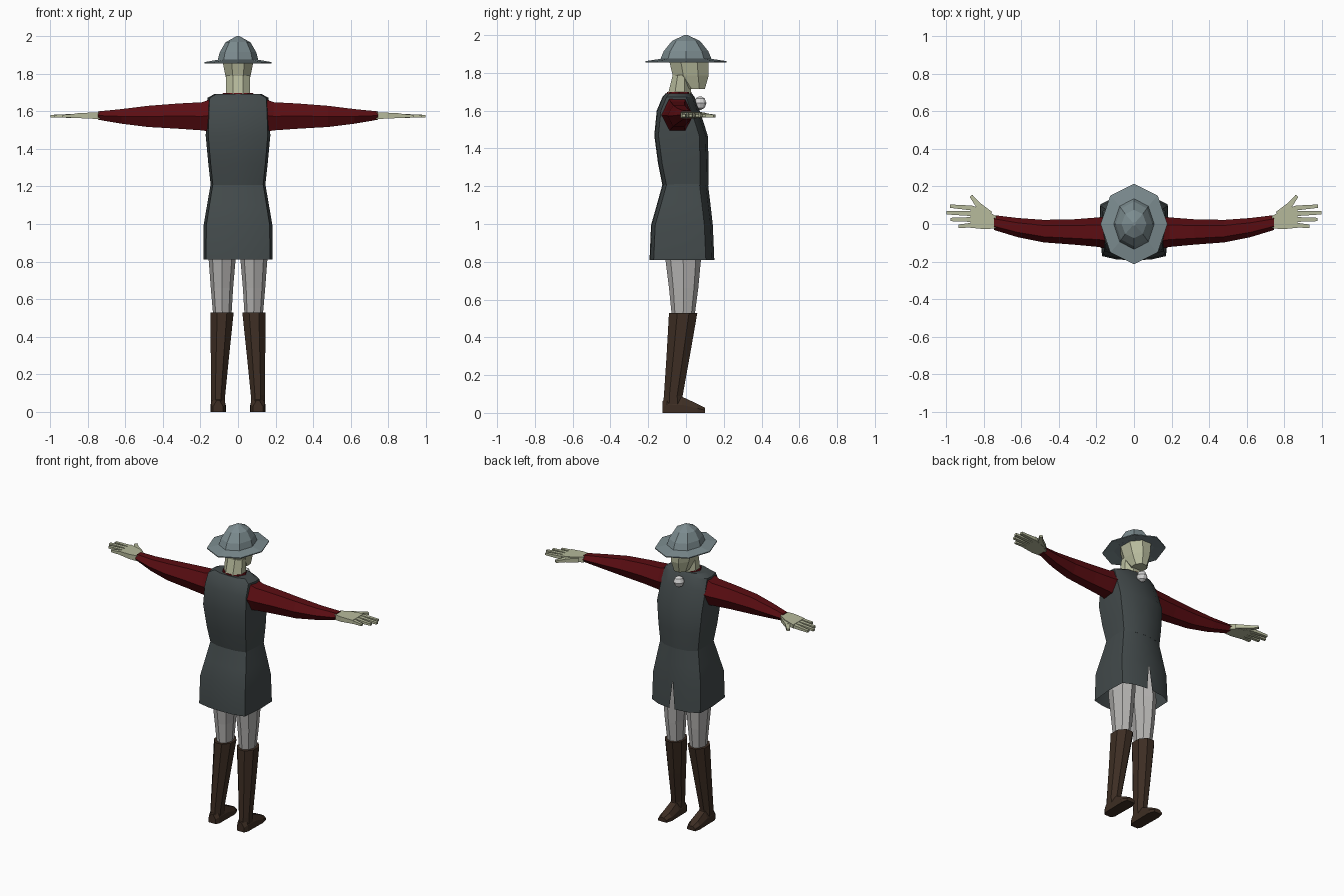
import bpy, bmesh, math
from mathutils import Vector

if "Cube" in bpy.data.objects:
    bpy.data.objects.remove(bpy.data.objects["Cube"])


def material(name, rgb):
    m = bpy.data.materials.new(name)
    m.diffuse_color = (*rgb, 1)
    m.use_nodes = True
    m.node_tree.nodes["Principled BSDF"].inputs["Base Color"].default_value = m.diffuse_color
    return m


COAT = material("dark slate cloth", (0.055, 0.068, 0.070))
HAT = material("grey blue felt", (0.20, 0.26, 0.275))
SKIN = material("pale skin", (0.47, 0.49, 0.33))
RED = material("dark red sleeve", (0.105, 0.004, 0.006))
PANTS = material("light grey cloth", (0.46, 0.45, 0.44))
BOOT = material("brown leather", (0.047, 0.027, 0.017))
WHITE = material("white ruffle", (0.68, 0.68, 0.68))


def loft(name, rings, mat, closed=True, caps=(True, True), mirror=False, smooth=False):
    """Skin equal-length rings of points into one mesh."""
    bm = bmesh.new()
    vs = [[bm.verts.new(p) for p in r] for r in rings]
    n = len(vs[0])
    for a, b in zip(vs, vs[1:]):
        for i in range(n if closed else n - 1):
            j = (i + 1) % n
            bm.faces.new((a[i], a[j], b[j], b[i]))
    for use, ring in zip(caps, (vs[0], vs[-1])):
        if use:
            bm.faces.new(ring)
    bmesh.ops.remove_doubles(bm, verts=bm.verts[:], dist=1e-5)
    bmesh.ops.recalc_face_normals(bm, faces=bm.faces[:])
    me = bpy.data.meshes.new(name)
    bm.to_mesh(me)
    bm.free()
    me.materials.append(mat)
    ob = bpy.data.objects.new(name, me)
    bpy.context.collection.objects.link(ob)
    if mirror:
        ob.modifiers.new("mirror", "MIRROR").use_mirror_merge = False
    if smooth:
        bpy.ops.object.select_all(action='DESELECT')
        ob.select_set(True)
        bpy.context.view_layer.objects.active = ob
        bpy.ops.object.shade_smooth_by_angle(angle=math.radians(28))
    return ob


def oval(z, x0, x1, y0, y1, n=8, turn=0.0):
    """Horizontal n-sided ring filling the given bounds."""
    cx, cy, rx, ry = (x0 + x1) / 2, (y0 + y1) / 2, (x1 - x0) / 2, (y1 - y0) / 2
    k = 1 / math.cos(math.pi / n) if turn else 1
    return [(cx + rx * k * math.cos(t), cy + ry * k * math.sin(t), z)
            for t in (2 * math.pi * i / n + turn for i in range(n))]


def coat_ring(z, w, yb, yf, slit=0.0):
    """Boxy coat section running from the front centre round the back."""
    half = [(slit, yf), (w * 0.6, yf - 0.012), (w * 0.97, yf - 0.045), (w, (yb + yf) / 2),
            (w * 0.92, yb + 0.022), (w * 0.5, yb + 0.004)]
    pts = half + [(0, yb)] + [(-x, y) for x, y in reversed(half)]
    return [(x, y, z) for x, y in pts]


# Hat: thin octagonal brim and faceted crown
loft("hat_brim", [oval(1.868, -.10, .10, -.125, .125), oval(1.856, -.178, .178, -.215, .215),
                  oval(1.862, -.178, .178, -.215, .215), oval(1.876, -.10, .10, -.125, .125)], HAT)
loft("hat_crown", [oval(1.866, -.11, .11, -.138, .138), oval(1.915, -.097, .097, -.118, .118),
                   oval(1.968, -.066, .066, -.075, .075), oval(2.0, -.008, .008, -.01, .01)], HAT)

# Head with protruding jaw, and neck
T = math.pi / 8
loft("head", [oval(1.715, -.045, .045, .0, .10, 8, T), oval(1.785, -.066, .066, -.07, .12, 8, T),
              oval(1.868, -.083, .083, -.09, .12, 8, T)], SKIN)
loft("neck", [oval(1.65, -.066, .066, -.105, .03, 8, T),
              oval(1.79, -.063, .063, -.07, .02, 8, T)], SKIN)

# Coat body, its shoulders and the split skirt
loft("coat_body", [coat_ring(1.205, .145, -.125, .118), coat_ring(1.32, .158, -.148, .12),
                   coat_ring(1.47, .172, -.168, .115), coat_ring(1.60, .168, -.155, .072),
                   coat_ring(1.672, .163, -.125, .045), coat_ring(1.692, .125, -.108, .03)],
     COAT, smooth=True)
loft("coat_skirt", [coat_ring(.81, .185, -.193, .15, .02), coat_ring(.995, .183, -.185, .142),
                    coat_ring(1.10, .165, -.155, .13), coat_ring(1.215, .145, -.123, .116)],
     COAT, closed=False, caps=(False, False), smooth=True)

# Shirt collar around the neck, and the ruffle below it
loft("shirt_collar", [oval(1.685, -.088, .088, -.106, .03), oval(1.698, -.078, .078, -.10, .028)], RED)
loft("neck_ruffle", [oval(1.64 + .036 * math.sin(a), -.034 * math.cos(a), .034 * math.cos(a),
                          .075 - .035 * math.cos(a), .075 + .035 * math.cos(a), 10)
                     for a in (math.radians(d) for d in (-80, -45, 0, 45, 80))], WHITE)


def arm_ring(x, y0, y1, z0, z1):
    return [(x, p, q) for p, q, _ in
            oval(0, y0, y1, z0, z1, 6, 0)]


# Sleeves: tapering six-sided tubes
loft("sleeve", [arm_ring(.13, -.135, .04, 1.475, 1.685), arm_ring(.19, -.122, .035, 1.487, 1.66),
                arm_ring(.32, -.11, .025, 1.497, 1.652), arm_ring(.48, -.098, .022, 1.508, 1.638),
                arm_ring(.62, -.07, .032, 1.528, 1.618), arm_ring(.745, -.032, .047, 1.552, 1.603)],
     RED, mirror=True)


def bar(name, a, b, wa, wb, ha, hb, mat):
    """Tapered bar between two points in a level direction."""
    a, b = Vector(a), Vector(b)
    side = (b - a).cross(Vector((0, 0, 1))).normalized()
    rings = []
    for p, w, h in ((a, wa, ha), (b, wb, hb)):
        up = Vector((0, 0, h / 2))
        s = side * w / 2
        rings.append([p + s + up, p - s + up, p - s - up, p + s - up])
    loft(name, rings, mat, mirror=True)


# Hands: palm, four fingers and thumb
def palm_ring(x, y0, y1, h):
    return [(x, y0, 1.577 - h), (x, y1, 1.577 - h), (x, y1, 1.577 + h), (x, y0, 1.577 + h)]


loft("palm", [palm_ring(.735, -.022, .042, .018), palm_ring(.79, -.028, .075, .016),
              palm_ring(.87, -.02, .10, .012)], SKIN, mirror=True)
for i, (y0, y1, tip) in enumerate([(-.006, -.012, .935), (.024, .024, .978),
                                   (.055, .06, .998), (.085, .095, .98)]):
    bar(f"finger_{i + 1}", (.86, y0, 1.576), (tip, y1, 1.574), .026, .018, .022, .014, SKIN)
bar("thumb_base", (.775, .045, 1.576), (.83, .10, 1.575), .055, .032, .028, .022, SKIN)
bar("thumb_tip", (.825, .095, 1.575), (.868, .15, 1.572), .032, .018, .022, .014, SKIN)

# Trouser legs, continuing up under the skirt
loft("trouser_leg", [oval(.51, .035, .132, -.075, .045), oval(.66, .026, .145, -.09, .065),
                     oval(.82, .012, .157, -.11, .08), oval(1.05, .004, .13, -.11, .08)],
     PANTS, mirror=True)

# Boots: tapering shaft and wedge foot
loft("boot_shaft", [oval(.03, .068, .143, -.122, -.01, 8, T), oval(.09, .068, .143, -.117, -.018, 8, T),
                    oval(.30, .047, .145, -.103, .02, 8, T), oval(.53, .023, .147, -.09, .06, 8, T)],
     BOOT, mirror=True)


def foot_ring(y, x0, x1, h):
    return [(x0, y, 0), (x1, y, 0), (x1, y, h * .5), (x1 - .018, y, h), (x0 + .018, y, h), (x0, y, h * .5)]


loft("boot_foot", [foot_ring(-.125, .08, .132, .06), foot_ring(-.10, .067, .144, .085),
                   foot_ring(-.02, .066, .145, .085), foot_ring(.06, .064, .147, .048),
                   foot_ring(.10, .078, .138, .028)], BOOT, mirror=True)
